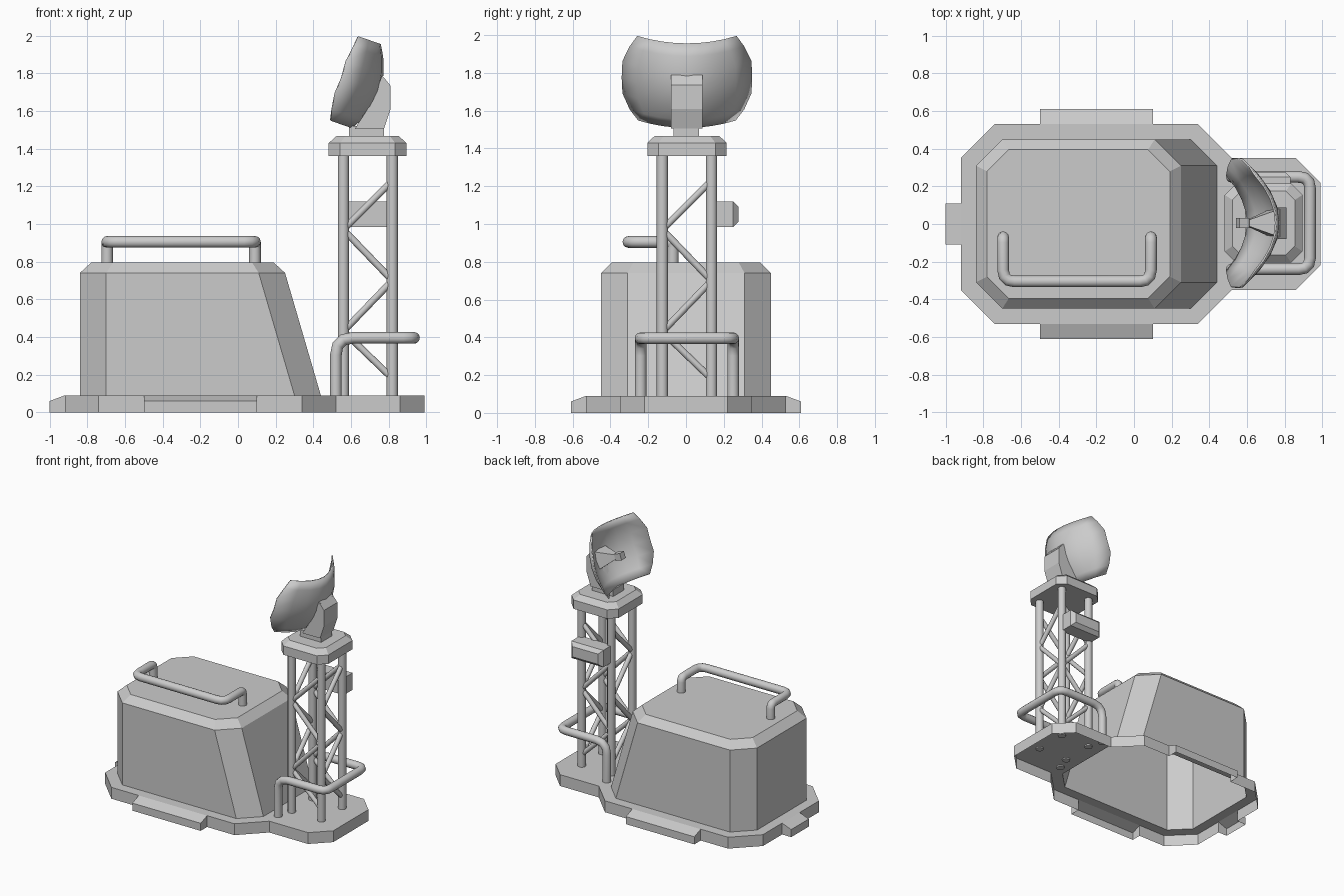
import bpy, bmesh
from math import cos, sin, radians
from mathutils import Vector

if "Cube" in bpy.data.objects:
    bpy.data.objects.remove(bpy.data.objects["Cube"])


def finish(name, bm, smooth=None):
    me = bpy.data.meshes.new(name)
    bm.to_mesh(me)
    bm.free()
    ob = bpy.data.objects.new(name, me)
    bpy.context.collection.objects.link(ob)
    if smooth:
        for o in bpy.context.selected_objects:
            o.select_set(False)
        ob.select_set(True)
        bpy.context.view_layer.objects.active = ob
        bpy.ops.object.shade_smooth_by_angle(angle=radians(smooth))
    return ob


def octagon(x0, x1, h, c, z, cy=0.0):
    pts = [(x1, -h + c), (x1, h - c), (x1 - c, h), (x0 + c, h),
           (x0, h - c), (x0, -h + c), (x0 + c, -h), (x1 - c, -h)]
    return [(x, y + cy, z) for x, y in pts]


def loft(name, rings, closed=True):
    """Join matching rings; a closed loft is capped at both ends, an open one only at the last."""
    bm = bmesh.new()
    vs = [[bm.verts.new(p) for p in r] for r in rings]
    n = len(rings[0])
    for lo, hi in zip(vs, vs[1:]):
        for i in range(n):
            j = (i + 1) % n
            bm.faces.new((lo[i], lo[j], hi[j], hi[i]))
    bm.faces.new(vs[-1])
    if closed:
        bm.faces.new(vs[0][::-1])
        bmesh.ops.recalc_face_normals(bm, faces=bm.faces)
    return finish(name, bm)


def tube(name, paths, radius, bends=None):
    """Round tubes along point paths, with inner corners rounded by the given distances."""
    cu = bpy.data.curves.new(name, 'CURVE')
    cu.dimensions = '3D'
    cu.bevel_depth = radius
    cu.bevel_resolution = 4
    cu.use_fill_caps = True
    for path in paths:
        p = [Vector(q) for q in path]
        pts = [p[0]]
        for i in range(1, len(p) - 1):
            r = bends[i - 1]
            a = p[i] + (p[i - 1] - p[i]).normalized() * r
            b = p[i] + (p[i + 1] - p[i]).normalized() * r
            for t in (0, 1 / 3, 2 / 3, 1):
                pts.append(a * (1 - t) ** 2 + p[i] * 2 * t * (1 - t) + b * t * t)
        pts.append(p[-1])
        sp = cu.splines.new('POLY')
        sp.points.add(len(pts) - 1)
        for s, q in zip(sp.points, pts):
            s.co = (*q, 1)
    tmp = bpy.data.objects.new(name + "_path", cu)
    bpy.context.collection.objects.link(tmp)
    bm = bmesh.new()
    bm.from_mesh(tmp.to_mesh())
    tmp.to_mesh_clear()
    bpy.data.objects.remove(tmp)
    return finish(name, bm, 40)


# Base plate: open-bottomed shell with sloped tabs and a hole under the housing
T = 0.09
half = [(.99, .22), (.86, .35), (.52, .35), (.34, .53), (.10, .53),
        (-.50, .53), (-.74, .53), (-.92, .35), (-.92, .11)]
outline = half + [(x, -y) for x, y in reversed(half)]
tabs = {4: (0, .08), 8: (-.08, 0), 12: (0, -.08)}
housing_foot = octagon(-.84, .44, .45, .14, T)
bm = bmesh.new()
low = [bm.verts.new((x, y, 0)) for x, y in outline]
top = [bm.verts.new((x, y, T)) for x, y in outline]
hole = [bm.verts.new(p) for p in housing_foot]
rim = [bm.edges.new((r[i], r[(i + 1) % len(r)])) for r in (top, hole) for i in range(len(r))]
fill = bmesh.ops.triangle_fill(bm, use_beauty=True, edges=rim)
for f in fill['geom']:
    if isinstance(f, bmesh.types.BMFace):
        f.normal_update()
        if f.normal.z < 0:
            f.normal_flip()
for i in range(len(low)):
    j = (i + 1) % len(low)
    a0, b0, a1, b1 = low[i], low[j], top[i], top[j]
    if i not in tabs:
        bm.faces.new((a0, b0, b1, a1))
        continue
    d = Vector((*tabs[i], 0))
    ao, bo = bm.verts.new(a0.co + d), bm.verts.new(b0.co + d)
    au, bu = [bm.verts.new(v.co + Vector((0, 0, .06))) for v in (ao, bo)]
    for f in ((ao, bo, bu, au), (au, bu, b1, a1), (a0, ao, au, a1), (bo, b0, b1, bu)):
        bm.faces.new(f)
finish("base_plate", bm)

# Housing with sloped end and chamfered roof
loft("housing", [housing_foot,
                 octagon(-.84, .25, .45, .14, .74),
                 octagon(-.78, .19, .395, .115, .795)], closed=False)

# Roof handle and guard rail
tube("roof_handle", [[(-.695, -.07, .78), (-.695, -.07, .905), (-.695, -.305, .905),
                      (.09, -.305, .905), (.09, -.07, .905), (.09, -.07, .78)]],
     .031, [.03, .06, .06, .03])
tube("guard_rail", [[(.52, -.24, .08), (.52, -.24, .395), (.935, -.24, .395),
                     (.935, .25, .395), (.52, .25, .395), (.52, .25, .08)]],
     .031, [.09, .06, .06, .09])

# Lattice tower: four legs and zigzag braces on every side
CX, CY, H = .69, .005, .13
tube("tower_legs", [[(CX + sx * H, CY + sy * H, .08), (CX + sx * H, CY + sy * H, 1.38)]
                    for sx in (-1, 1) for sy in (-1, 1)], .03)
nodes = [(1, .18), (-1, .43), (1, .70), (-1, .97), (1, 1.23)]
braces = []
for (s0, z0), (s1, z1) in zip(nodes, nodes[1:]):
    for side in (-1, 1):
        braces.append([(CX + s0 * H, CY + side * H, z0), (CX + s1 * H, CY + side * H, z1)])
        braces.append([(CX + side * H, CY + s0 * H, z0), (CX + side * H, CY + s1 * H, z1)])
tube("tower_braces", braces, .018)

# Tower cap
loft("tower_cap", [octagon(.482, .895, .21, .06, 1.36, CY),
                   octagon(.482, .895, .21, .06, 1.43, CY),
                   octagon(.523, .854, .17, .047, 1.467, CY)])


# Equipment box on the back of the tower
def box_ring(y, e):
    return [(.55 + e, y, .985 + e), (.83 - e, y, .985 + e),
            (.83 - e, y, 1.12 - e), (.55 + e, y, 1.12 - e)]


loft("equipment_box", [box_ring(.14, 0), box_ring(.25, 0), box_ring(.277, .027)])

# Dish neck and bracket
loft("dish_neck", [[(.59, -.065, z), (.775, -.065, z), (.775, .07, z), (.59, .07, z)]
                   for z in (1.46, 1.52)])
profile = [(.62, 1.505), (.775, 1.505), (.81, 1.61), (.81, 1.735), (.765, 1.79), (.72, 1.66)]
loft("dish_bracket", [[(x, y, z) for x, z in profile] for y in (-.08, .088)])

# Dish: tilted parabolic sheet with a rounded outline
tilt = radians(19)
axis = Vector((-cos(tilt), 0, sin(tilt)))
up = Vector((sin(tilt), 0, cos(tilt)))
side = Vector((0, 1, 0))
centre = Vector((.75, CY, 1.708))
bm = bmesh.new()
rows = []
for v, w in [(-.233, .255), (-.175, .30), (-.09, .338), (0, .342),
             (.09, .338), (.175, .30), (.235, .26)]:
    row = []
    for k in range(-4, 5):
        u = w * k / 4
        depth = 1.8 * u * u + 1.4 * v * v
        row.append(bm.verts.new(centre + side * u + up * v + axis * depth))
    rows.append(row)
for a, b in zip(rows, rows[1:]):
    for i in range(len(a) - 1):
        bm.faces.new((a[i], a[i + 1], b[i + 1], b[i]))
dish = finish("dish", bm, 45)
sol = dish.modifiers.new("thickness", 'SOLIDIFY')
sol.thickness = .01
sol.offset = 0

# Feed horn at the middle of the dish
feed = []
for s, h in [(0, .075), (.15, .018), (.155, .026), (.21, .026)]:
    feed.append([centre + axis * s + side * h * a + up * h * b
                 for a, b in ((-1, -1), (1, -1), (1, 1), (-1, 1))])
loft("dish_feed", feed)
